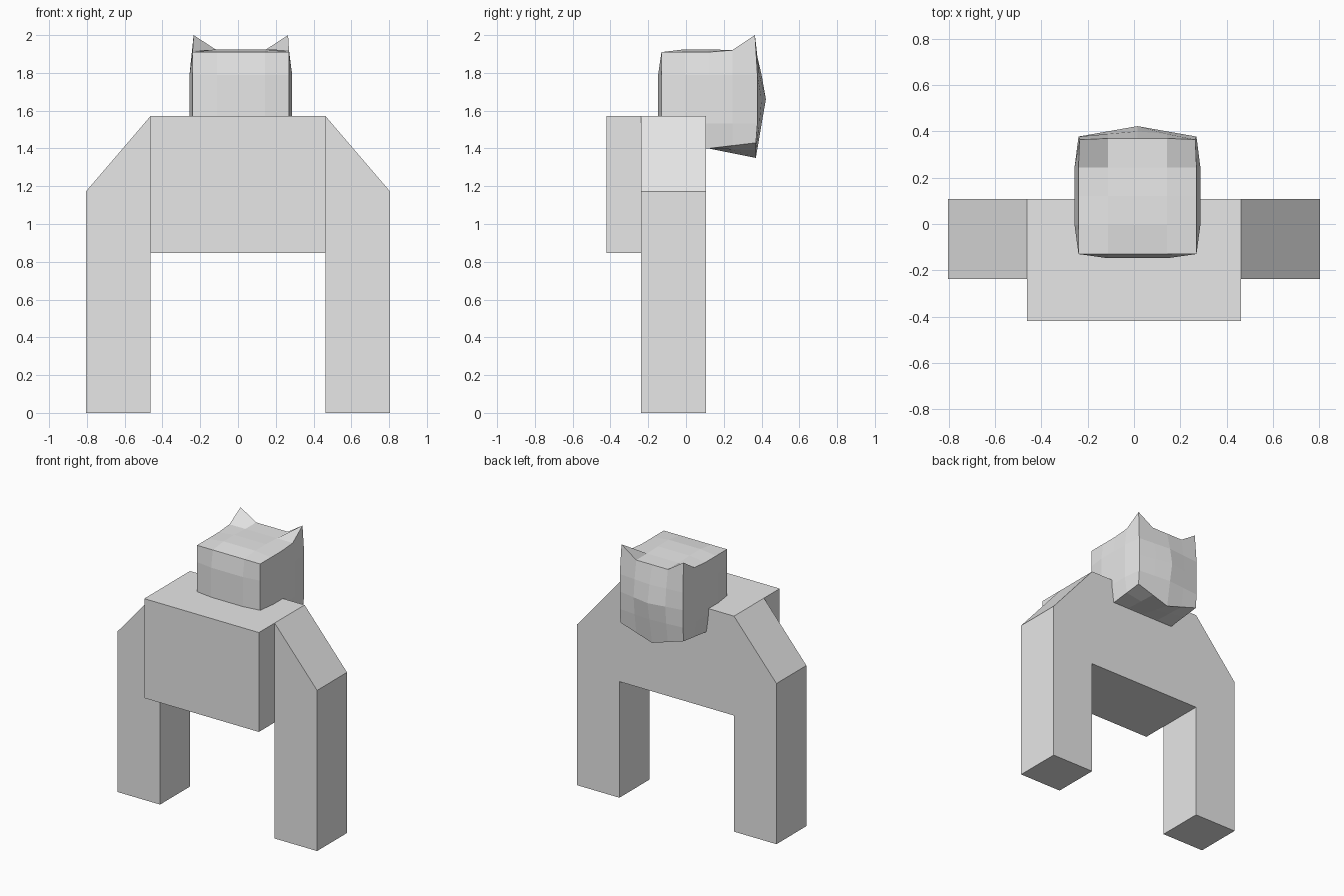
import bpy, bmesh
from mathutils import Vector

cube = bpy.data.objects.get("Cube")
if cube:
    bpy.data.objects.remove(cube, do_unlink=True)

# Single plain colour
grey = bpy.data.materials.new("light grey")
grey.use_nodes = True
grey.diffuse_color = (0.8, 0.8, 0.8, 1)
grey.node_tree.nodes["Principled BSDF"].inputs["Base Color"].default_value = (0.8, 0.8, 0.8, 1)


def finish(name, bm):
    bmesh.ops.recalc_face_normals(bm, faces=bm.faces[:])
    mesh = bpy.data.meshes.new(name)
    bm.to_mesh(mesh)
    bm.free()
    mesh.materials.append(grey)
    obj = bpy.data.objects.new(name, mesh)
    bpy.context.collection.objects.link(obj)
    return obj


def extrude_profile(name, points, y0, y1):
    """Extrude an x/z outline from y0 to y1."""
    bm = bmesh.new()
    face = bm.faces.new([bm.verts.new((x, y0, z)) for x, z in points])
    new = bmesh.ops.extrude_face_region(bm, geom=[face])["geom"]
    bmesh.ops.translate(bm, vec=Vector((0, y1 - y0, 0)),
                        verts=[g for g in new if isinstance(g, bmesh.types.BMVert)])
    return finish(name, bm)


# Torso block
IN, OUT, TOP = 0.4625, 0.805, 1.572
extrude_profile("torso", [(-IN, 0.847), (IN, 0.847), (IN, TOP), (-IN, TOP)], -0.42, 0.107)

# Legs with sloped shoulders, one on each side
for name, s in (("left_leg", 1), ("right_leg", -1)):
    extrude_profile(name, [(s * IN, 0), (s * OUT, 0), (s * OUT, 1.172), (s * IN, TOP)],
                    -0.238, 0.107)


# Head: a 4 x 4 x 4 gridded box, bulged by rule, with ears and chin pulled out at the back
def inner(t):
    return 0.0 if abs(t) > 0.9 else 1.0


def head_point(u, v, w):
    x, y, z = 0.015 + 0.255 * u, 0.12 + 0.25 * v, 1.66 + 0.255 * w
    if abs(u) > 0.9:                                   # sides
        x += 0.017 * u * inner(v) * inner(w)
    if v < -0.9:                                       # front
        y -= 0.018 * inner(u) * inner(w)
    if v > 0.9:                                        # back, ridged to its middle
        y += 0.008 * inner(w) + 0.045 * (1 - abs(u)) * (1 - abs(w))
    if w > 0.9:                                        # crown and ears
        z = 1.91 + 0.015 * inner(u) * inner(v)
        if abs(u) > 0.9 and v > 0.9:
            x, y, z = 0.015 + 0.25 * u, 0.365, 2.0
        elif v > 0.4:
            z = 1.92
    if w < -0.9:                                       # underside and chin
        back = max(0.0, v)
        z = 1.40 + 0.03 * back * abs(u) - 0.05 * back * (1 - abs(u))
    return x, y, z


bm = bmesh.new()
bmesh.ops.create_cube(bm, size=2)
bmesh.ops.subdivide_edges(bm, edges=bm.edges[:], cuts=3, use_grid_fill=True)
for vert in bm.verts:
    vert.co = head_point(*vert.co)
finish("head", bm)
